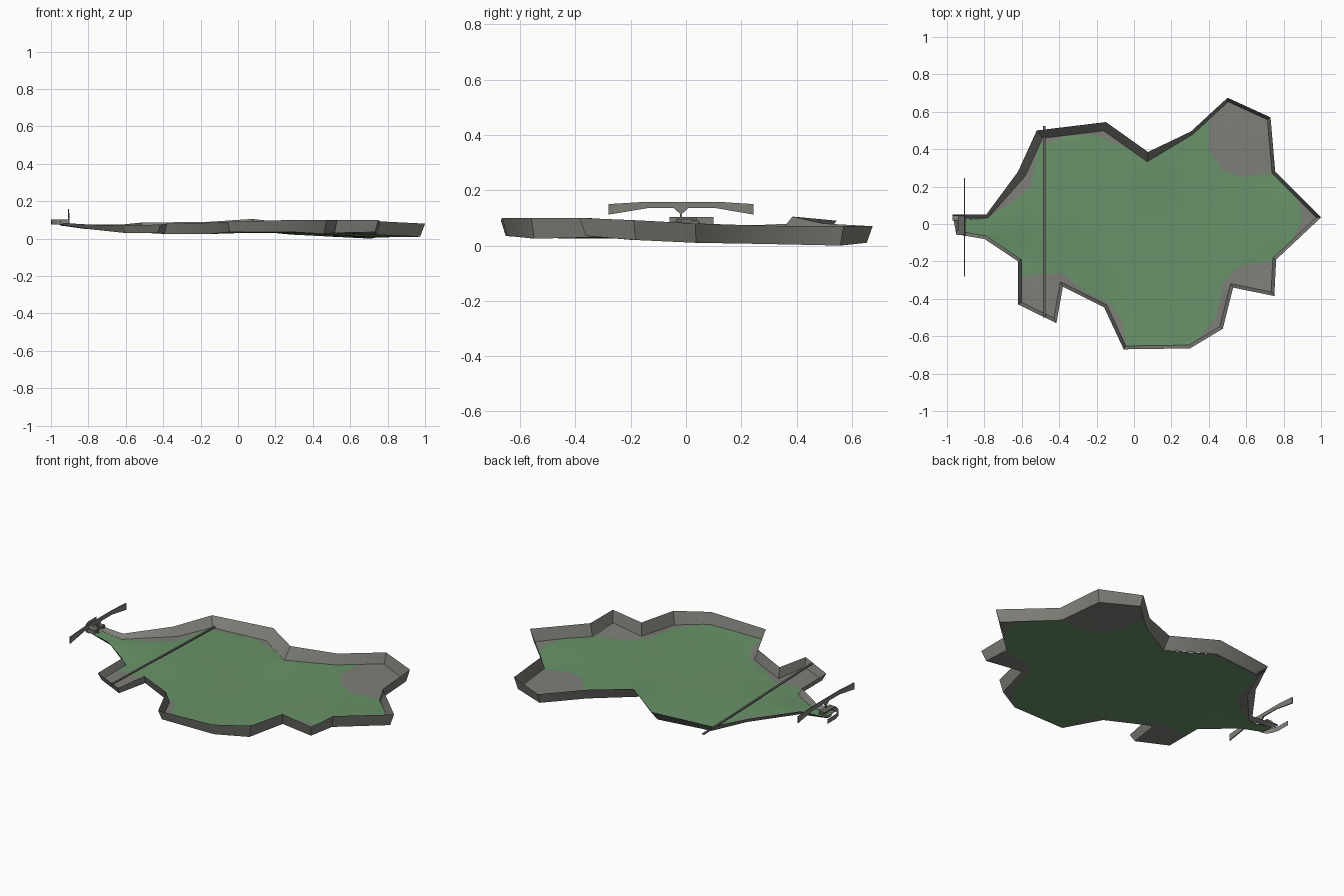
import bpy
import bmesh
import math
from mathutils import Vector
from mathutils.geometry import delaunay_2d_cdt

cube = bpy.data.objects.get("Cube")
if cube:
    bpy.data.objects.remove(cube)


def make_material(name, colour):
    material = bpy.data.materials.new(name)
    material.use_nodes = True
    rgba = (*colour, 1)
    material.diffuse_color = rgba
    shader = next(n for n in material.node_tree.nodes if n.type == "BSDF_PRINCIPLED")
    shader.inputs["Base Color"].default_value = rgba
    shader.inputs["Roughness"].default_value = 0.9
    return material


rock = make_material("rock grey", (0.21, 0.21, 0.19))
grass = make_material("grass green", (0.14, 0.29, 0.14))
iron = make_material("dark grey", (0.13, 0.13, 0.12))


def finish(name, bm, materials, angle=None):
    mesh = bpy.data.meshes.new(name)
    bm.to_mesh(mesh)
    bm.free()
    for material in materials:
        mesh.materials.append(material)
    obj = bpy.data.objects.new(name, mesh)
    bpy.context.collection.objects.link(obj)
    if angle:
        bpy.ops.object.select_all(action="DESELECT")
        obj.select_set(True)
        bpy.context.view_layer.objects.active = obj
        bpy.ops.object.shade_smooth_by_angle(angle=math.radians(angle))
    return obj


def prism(name, outline, offset, material):
    """Extrude a flat outline by an offset vector."""
    bm = bmesh.new()
    face = bm.faces.new([bm.verts.new(p) for p in outline])
    grown = bmesh.ops.extrude_face_region(bm, geom=[face], use_keep_orig=True)
    moved = [v for v in grown["geom"] if isinstance(v, bmesh.types.BMVert)]
    bmesh.ops.translate(bm, verts=moved, vec=offset)
    bmesh.ops.recalc_face_normals(bm, faces=bm.faces)
    return finish(name, bm, [material])


def box(name, low, high, material):
    outline = [(low[0], low[1], low[2]), (high[0], low[1], low[2]),
               (high[0], high[1], low[2]), (low[0], high[1], low[2])]
    return prism(name, outline, (0, 0, high[2] - low[2]), material)


def inside(point, loop):
    hit = False
    for a, b in zip(loop, loop[1:] + loop[:1]):
        if (a.y > point.y) != (b.y > point.y):
            if point.x < a.x + (point.y - a.y) * (b.x - a.x) / (b.y - a.y):
                hit = not hit
    return hit


# Island rim in hundredths: x, y, top height, foot height
RIM = [(-97, 5, 8.5, 7), (-79, 5, 7.5, 5), (-62, 28, 7.5, 3.5), (-52, 50, 8.5, 3.5),
       (-15, 54.5, 9, 3), (7.5, 38.5, 10.5, 4), (30.5, 49.5, 8, 2), (50, 67.5, 7, 1),
       (73, 57, 7, 0), (75.5, 28, 7.2, 0.6), (100, 3.5, 8, 1), (76, -19, 9.2, 2),
       (75, -38.5, 10, 3.5), (53, -34, 10, 3), (47.5, -56, 10, 2.5), (30, -66.5, 10, 3.5),
       (-5.5, -67, 9, 3.5), (-16, -44.5, 8.5, 2.5), (-38, -33.5, 8, 2.5), (-41.5, -53, 7.5, 3),
       (-62, -43, 7, 3), (-62, -20, 7, 3), (-80, -8, 7.5, 5), (-95, -5.5, 8.5, 7)]
rim = [Vector((x, y, top)) / 100 for x, y, top, foot in RIM]

# Wall foot: each rim corner moved inward along its mitre, dropped to floor height
foot = []
for i, corner in enumerate(rim):
    before = (corner - rim[i - 1]).xy.normalized()
    after = (rim[(i + 1) % len(rim)] - corner).xy.normalized()
    n1 = Vector((before.y, -before.x))
    n2 = Vector((after.y, -after.x))
    width = 0.045 if corner.x < 0.1 and corner.y > 0.1 else 0.018
    shift = (n1 + n2) / (1 + n1.dot(n2)) * width
    foot.append(Vector((corner.x + shift.x, corner.y + shift.y, RIM[i][3] / 100)))

# Edge of the grass in hundredths
GRASS = [(-97, -2), (-93, 2), (-79, 3.5), (-67, 10), (-55, 20), (-51, 42), (-35, 47),
         (-22, 48), (-10, 43), (7, 39), (30, 50), (40, 55), (40, 40), (47, 29), (57, 25),
         (76, 28), (88, 12), (90, 3), (84, -10), (76, -19), (55, -23), (47, -33), (44, -50),
         (30, -66), (-4, -67), (-6, -53), (-12, -43), (-28, -35), (-38, -26), (-60, -28),
         (-63, -20), (-80, -9)]
lawn = [Vector(p) / 100 for p in GRASS]
floor = [p.xy for p in foot]


def floor_height(point):
    weights = [1 / ((point - p.xy).length_squared + 1e-5) for p in foot]
    return sum(w * p.z for w, p in zip(weights, foot)) / sum(weights)


# Island ground: triangulated floor, cut along the grass edge, plus the rim wall
points = floor + lawn
count = len(floor)
edges = [(i, (i + 1) % count) for i in range(count)]
edges += [(count + i, count + (i + 1) % len(lawn)) for i in range(len(lawn))]
step = 0.07
grid = [Vector((i * step, j * step)) for i in range(-14, 15) for j in range(-10, 11)]
points += [p for p in grid if inside(p, floor)]
flat, _, triangles, *_ = delaunay_2d_cdt(points, edges, [], 0, 1e-5)

bm = bmesh.new()
verts = [bm.verts.new((p.x, p.y, floor_height(p))) for p in flat]
for tri in triangles:
    centre = sum((flat[i] for i in tri), Vector((0, 0))) / len(tri)
    if inside(centre, floor):
        face = bm.faces.new([verts[i] for i in tri])
        face.material_index = 1 if inside(centre, lawn) else 0
bmesh.ops.delete(bm, geom=[v for v in bm.verts if not v.link_faces], context="VERTS")
tops = [bm.verts.new(p) for p in rim]
feet = [bm.verts.new(p) for p in foot]
for i in range(count):
    j = (i + 1) % count
    bm.faces.new((tops[i], tops[j], feet[j], feet[i]))
bmesh.ops.remove_doubles(bm, verts=bm.verts, dist=0.0005)
finish("island_ground", bm, [rock, grass], 40)

# Long thin rail laid across the ground
rail = [(-0.486, 0.525, 0.035), (-0.474, 0.525, 0.035),
        (-0.474, -0.5, 0.065), (-0.486, -0.5, 0.065)]
prism("ground_rail", rail, (0, 0, 0.006), iron)

# Bowed crossbeam standing on a flared post at the narrow end
beam = [(-0.28, 0.15), (-0.15, 0.158), (0.12, 0.158), (0.245, 0.15),
        (0.245, 0.112), (0.11, 0.135), (-0.14, 0.135), (-0.28, 0.112)]
prism("crossbeam", [(-0.91, y, z) for y, z in beam], (0.006, 0, 0), rock)
post = [(0.004, 0.075), (0.004, 0.115), (0.028, 0.137)]
outline = [(y - 0.018, z) for y, z in post] + [(-y - 0.018, z) for y, z in reversed(post)]
prism("beam_post", [(-0.91, y, z) for y, z in outline], (0.008, 0, 0), rock)

# Small platform under the post
box("platform_back", (-0.97, 0.02, 0.085), (-0.9, 0.045, 0.093), rock)
box("platform_front", (-0.95, -0.06, 0.085), (-0.9, -0.035, 0.1), rock)
box("platform_deck", (-0.94, -0.06, 0.095), (-0.9, 0.04, 0.103), iron)

# Curled strip at the very end
path = [(-0.999, 0.1), (-0.998, 0.02), (-0.985, -0.025), (-0.965, -0.048), (-0.935, -0.055)]
bm = bmesh.new()
rows = [[bm.verts.new((x, y, z)) for x, y in path] for z in (0.075, 0.103)]
for i in range(len(path) - 1):
    bm.faces.new((rows[0][i], rows[0][i + 1], rows[1][i + 1], rows[1][i]))
finish("end_strip", bm, [rock], 60)
